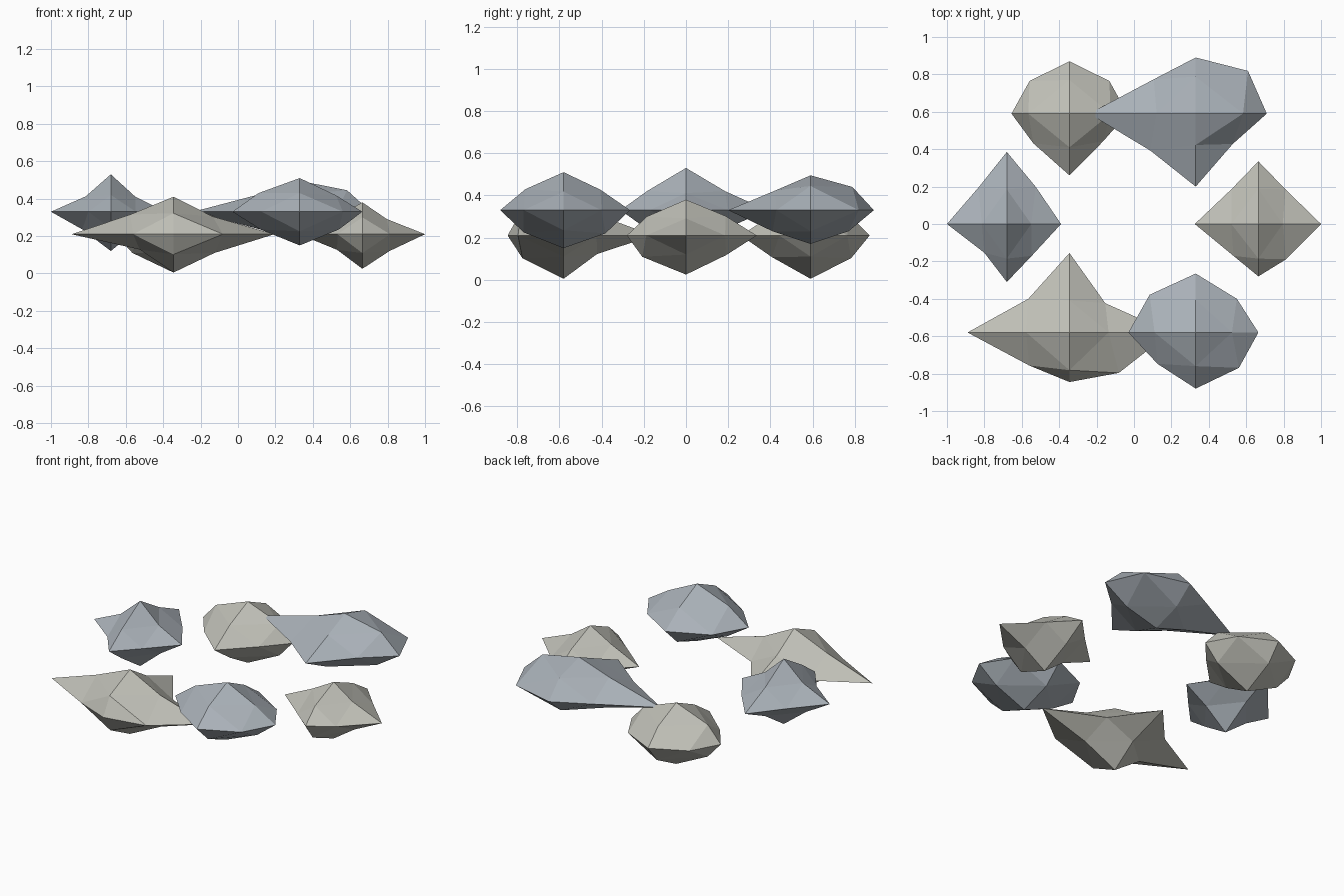
import bpy, bmesh
from mathutils import Vector

if "Cube" in bpy.data.objects:
    bpy.data.objects.remove(bpy.data.objects["Cube"])


def material(name, rgb):
    m = bpy.data.materials.new(name)
    m.diffuse_color = (*rgb, 1)
    m.use_nodes = True
    m.node_tree.nodes["Principled BSDF"].inputs["Base Color"].default_value = m.diffuse_color
    return m


warm = material("warm_grey", (0.52, 0.52, 0.47))
cool = material("cool_grey", (0.40, 0.44, 0.48))
SIGNS = [(1, 1), (-1, 1), (-1, -1), (1, -1)]


def stone(name, mat, centre, tips, base, xy, xz, yz):
    """Faceted octahedral stone: six axis tips plus a bulge point per edge.
    tips: +x -x +y -y +z -z lengths; xy, xz, yz: bulge factors per quadrant."""
    bm = bmesh.new()
    c = Vector(centre)
    v = {}
    for i, length in enumerate(tips):
        key = [0, 0, 0]
        key[i // 2] = 1 if i % 2 == 0 else -1
        v[tuple(key)] = bm.verts.new(c + Vector(key) * length)
    for (a, b), factors in (((0, 1), xy), ((0, 2), xz), ((1, 2), yz)):
        for (s, t), k in zip(SIGNS, factors):
            key = [0, 0, 0]
            key[a], key[b] = s, t
            v[tuple(key)] = bm.verts.new(c + Vector([d * n * k for d, n in zip(key, base)]))
    # Four triangles per octant
    for sx, sy in SIGNS:
        for sz in (1, -1):
            x, y, z = v[sx, 0, 0], v[0, sy, 0], v[0, 0, sz]
            p, q, r = v[sx, sy, 0], v[0, sy, sz], v[sx, 0, sz]
            for f in ((x, p, r), (y, q, p), (z, r, q), (p, q, r)):
                bm.faces.new(f)
    bmesh.ops.recalc_face_normals(bm, faces=bm.faces)
    me = bpy.data.meshes.new(name)
    bm.to_mesh(me)
    bm.free()
    me.materials.append(mat)
    bpy.context.collection.objects.link(bpy.data.objects.new(name, me))


WIDE = (0.22, 0.18, 0.10)
DEEP = (0.145, 0.185, 0.09)
LOW, HIGH = 0.21, 0.33

# Ring of stones, alternating low warm and high cool
stone("stone_right", warm, (0.665, 0, LOW), (0.335, 0.34, 0.335, 0.28, 0.17, 0.185), DEEP,
      (1, 1, 0.92, 1.02), (0.9, 1, 0.93, 1), (1.02, 1, 1.12, 1.03))
stone("stone_back_right", cool, (0.33, 0.59, HIGH), (0.38, 0.57, 0.30, 0.39, 0.165, 0.16), WIDE,
      (1.27, 1.02, 1.1, 0.9), (1.15, 0.95, 0.95, 1), (1.1, 0.93, 1, 1))
stone("stone_back_left", warm, (-0.345, 0.59, LOW), (0.31, 0.31, 0.28, 0.33, 0.18, 0.205), WIDE,
      (0.97, 0.97, 0.88, 0.82), (1, 1, 1, 1), (1, 1, 1.02, 1.07))
stone("stone_left", cool, (-0.68, 0, HIGH), (0.29, 0.32, 0.385, 0.31, 0.20, 0.21), DEEP,
      (1.07, 1.05, 0.83, 0.92), (0.9, 0.92, 1.05, 1), (1, 1, 1, 1))
stone("stone_front_left", warm, (-0.345, -0.58, LOW), (0.54, 0.545, 0.425, 0.265, 0.20, 0.205), WIDE,
      (0.87, 1, 0.98, 1.2), (0.95, 1.05, 0.82, 1), (0.95, 1.12, 1.08, 0.88))
stone("stone_front_right", cool, (0.33, -0.58, HIGH), (0.335, 0.36, 0.315, 0.30, 0.18, 0.18), WIDE,
      (1, 1.12, 0.93, 1.05), (0.88, 1, 0.95, 0.95), (0.97, 1, 1.05, 1.1))
